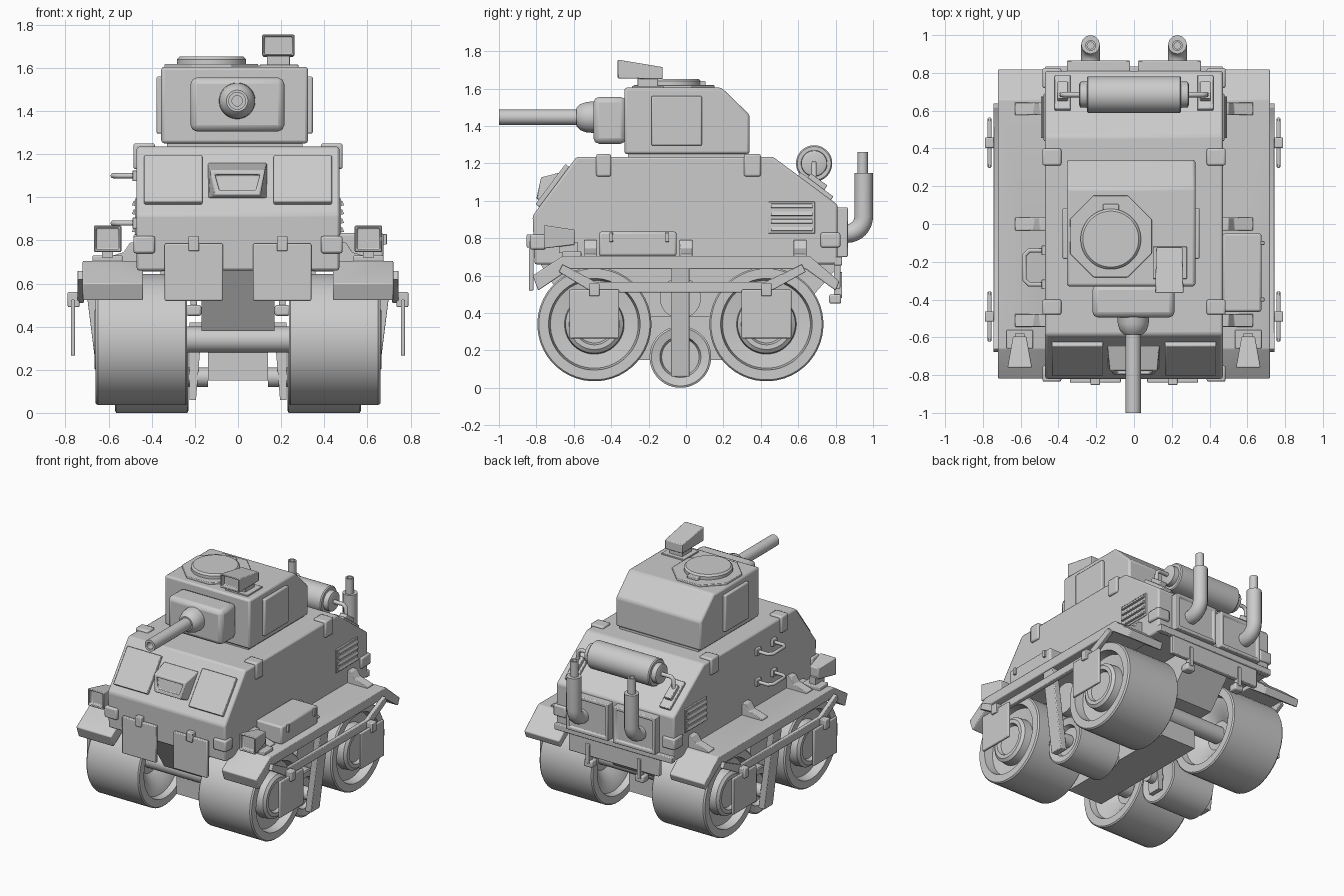
import bpy, bmesh, math
from mathutils import Vector, Matrix

if "Cube" in bpy.data.objects:
    bpy.data.objects.remove(bpy.data.objects["Cube"])


def finish(bm, name, bevel=0.0, mirror=False):
    bmesh.ops.recalc_face_normals(bm, faces=bm.faces)
    me = bpy.data.meshes.new(name)
    bm.to_mesh(me)
    bm.free()
    ob = bpy.data.objects.new(name, me)
    bpy.context.collection.objects.link(ob)
    if mirror:
        m = ob.modifiers.new("Mirror", 'MIRROR')
        m.use_mirror_merge = False
    if bevel:
        b = ob.modifiers.new("Bevel", 'BEVEL')
        b.width, b.segments, b.limit_method = bevel, 2, 'ANGLE'
    return ob


def loft(name, rings, bevel=0.0, mirror=False):
    """Skin a list of equal-length vertex rings and cap both ends."""
    bm = bmesh.new()
    vs = [[bm.verts.new(p) for p in r] for r in rings]
    n = len(rings[0])
    for a, b in zip(vs, vs[1:]):
        for i in range(n):
            bm.faces.new((a[i], a[(i + 1) % n], b[(i + 1) % n], b[i]))
    bm.faces.new(vs[0])
    bm.faces.new(vs[-1])
    return finish(bm, name, bevel, mirror)


def prism(name, prof, a, b, axis='X', **kw):
    """Extrude a profile: (y,z) along X, or (x,z) along Y."""
    f = (lambda t, p: (t, p[0], p[1])) if axis == 'X' else (lambda t, p: (p[0], t, p[1]))
    return loft(name, [[f(t, p) for p in prof] for t in (a, b)], **kw)


def box(name, x, y, z, **kw):
    return prism(name, [(y[0], z[0]), (y[1], z[0]), (y[1], z[1]), (y[0], z[1])], *x, **kw)


def lathe(name, prof, c, axis='X', n=40, **kw):
    """Revolve (along, radius) pairs around an axis through point c."""
    rings = []
    for t, r in prof:
        ring = []
        for i in range(n):
            a = 2 * math.pi * (i + .5) / n
            u, v = r * math.cos(a), r * math.sin(a)
            p = {'X': (t, u, v), 'Y': (u, t, v), 'Z': (u, v, t)}[axis]
            ring.append(Vector(p) + Vector(c))
        rings.append(ring)
    return loft(name, rings, **kw)


def slab(name, p, q, h, x0, x1, **kw):
    """Plate of thickness h lying on a slope from p to q in the y-z plane."""
    p, q = Vector(p), Vector(q)
    d = (q - p).normalized()
    n = Vector((-d.y, d.x)) * h
    return prism(name, [p - n * .5, q - n * .5, q + n, p + n], x0, x1, **kw)


def recess(ob, direction, thick, depth):
    """Inset the face that looks along direction and push it in."""
    bm = bmesh.new()
    bm.from_mesh(ob.data)
    f = max(bm.faces, key=lambda f: f.normal.dot(Vector(direction)))
    nrm = f.normal.copy()
    bmesh.ops.inset_region(bm, faces=[f], thickness=thick)
    f2 = bmesh.ops.extrude_face_region(bm, geom=[f])
    vs = [v for v in f2['geom'] if isinstance(v, bmesh.types.BMVert)]
    bmesh.ops.translate(bm, verts=vs, vec=-nrm * depth)
    if f.is_valid:
        bmesh.ops.delete(bm, geom=[f], context='FACES_ONLY')
    bm.to_mesh(ob.data)
    bm.free()


def tube(name, pts, r):
    cu = bpy.data.curves.new(name, 'CURVE')
    cu.dimensions, cu.bevel_depth, cu.bevel_resolution, cu.use_fill_caps = '3D', r, 4, True
    s = cu.splines.new('POLY')
    s.points.add(len(pts) - 1)
    for q, p in zip(s.points, pts):
        q.co = (*p, 1)
    ob = bpy.data.objects.new(name, cu)
    bpy.context.collection.objects.link(ob)
    return ob


M = dict(mirror=True)

# Hull, lower hull and keel
prism("hull", [(-.81, .66), (-.82, .92), (-.585, 1.235), (.465, 1.235), (.81, .98), (.81, .66)],
      -.47, .47, bevel=.012)
prism("lower_hull", [(-.79, .68), (-.60, .38), (.58, .38), (.79, .62), (.79, .68)], -.17, .17)
box("keel", (-.14, .14), (-.5, .45), (.15, .40))

# Fenders, gussets and corner clips
prism("fender", [(-.82, .60), (-.66, .705), (.66, .705), (.82, .57), (.80, .52), (.64, .635),
                 (-.62, .635), (-.79, .52)], .44, .72, bevel=.006, **M)
for y in (-.51, 0, .61):
    prism("fender_gusset", [(.46, .70), (.63, .70), (.63, .715), (.53, .745), (.50, .79), (.46, .79)],
          y - .034, y + .034, axis='Y', bevel=.004, **M)
for y, z in (((-.48, -.40), (1.13, 1.25)), ((.31, .40), (1.13, 1.25)),
             ((-.835, -.75), (.74, .82)), ((.72, .825), (.75, .83))):
    box("corner_clip", (.385, .485), y, z, bevel=.01, **M)

# Big rollers, small rollers, axles
for y in (-.49, .43):
    lathe("big_roller", [(.36, .10), (.30, .17), (.28, .235), (.236, .245), (.236, .297), (.244, .305),
                         (.65, .305), (.66, .297), (.66, .245), (.60, .235), (.59, .16), (.65, .155),
                         (.665, .135), (.665, .11), (.64, .10)], (0, y, .34), n=48, **M)
    lathe("axle", [(-.37, .06), (.37, .06)], (0, y, .34), n=24)
lathe("small_roller", [(.24, .12), (.23, .155), (.235, .165), (.565, .165), (.57, .155), (.56, .11),
                       (.53, .10)], (0, -.03, .165), **M)
lathe("return_roller", [(.25, .11), (.57, .11)], (0, -.03, .48), n=32, **M)
lathe("small_axle", [(.14, .045), (.64, .045)], (0, -.03, .165), n=20, **M)
prism("outer_strut", [(.59, .06), (.64, .06), (.715, .66), (.67, .66)], -.08, .02, axis='Y', bevel=.005, **M)
prism("inner_strut", [(.195, .06), (.225, .06), (.225, .42), (.165, .42)], -.08, .02, axis='Y', **M)

# Side rail with hanging plates
prism("side_rail", [(-.68, .62), (-.50, .51), (.44, .51), (.64, .62), (.62, .66), (.42, .565),
                    (-.48, .565), (-.66, .66)], .715, .745, bevel=.004, **M)
for y in (-.49, .43):
    box("side_plate", (.755, .775), (y - .133, y + .133), (.265, .525), bevel=.006, **M)
    box("side_plate_clip", (.735, .79), (y - .027, y + .027), (.49, .56), bevel=.006, **M)

# Front hanging plates, slope panels and vision slot
box("front_plate", (.07, .34), (-.84, -.815), (.52, .785), bevel=.006, **M)
box("front_plate_clip", (.18, .23), (-.852, -.80), (.75, .82), bevel=.006, **M)
slab("slope_panel", (-.785, .967), (-.625, 1.182), .025, .165, .435, bevel=.006, **M)
vis = loft("vision_block", [
    [(-.14, -.64, 1.16), (.135, -.64, 1.16), (.135, -.76, .995), (-.14, -.76, .995)],
    [(-.13, -.775, 1.125), (.125, -.775, 1.125), (.10, -.80, 1.01), (-.105, -.80, 1.01)]], bevel=.006)
recess(vis, (0, -1, 0), .03, .02)

# Headlights
box("headlight_base", (.535, .675), (-.66, -.56), (.69, .73), bevel=.006, **M)
box("headlight_stem", (.58, .63), (-.68, -.58), (.72, .78), **M)
lamp = loft("headlight", [
    [(.54, -.76, .745), (.67, -.76, .745), (.67, -.76, .87), (.54, -.76, .87)],
    [(.57, -.595, .765), (.64, -.595, .765), (.64, -.595, .845), (.57, -.595, .845)]], bevel=.006, **M)
recess(lamp, (0, -1, 0), .018, .03)

# Toolbox on the right fender, grab handles on the left wall
box("toolbox", (.47, .675), (-.465, -.05), (.705, .835), bevel=.012)
for y in (-.40, -.10):
    box("toolbox_latch", (.665, .69), (y - .01, y + .01), (.78, .83), bevel=.003)
for z in (1.10, .88):
    tube("grab_handle", [(-.46, -.32, z), (-.555, -.32, z), (-.58, -.295, z), (-.58, -.165, z),
                         (-.555, -.14, z), (-.46, -.14, z)], .012)
    for y in (-.32, -.14):
        box("handle_foot", (-.49, -.46), (y - .025, y + .025), (z - .025, z + .025), bevel=.004)

# Side grilles
box("grille_frame", (.46, .478), (.44, .69), (.825, .995), bevel=.004, **M)
for i in range(4):
    z = .848 + i * .041
    prism("grille_slat", [(.47, z - .012), (.492, z - .008), (.484, z + .012), (.47, z + .015)],
          .455, .675, axis='Y', **M)

# Rear engine covers, ledge, lower plate and hooks
cov = box("engine_cover", (.02, .355), (.80, .865), (.70, .965), bevel=.014, **M)
recess(cov, (0, 1, 0), .035, .012)
box("rear_ledge", (-.47, .47), (.79, .835), (.655, .70), bevel=.006)
box("rear_plate", (-.36, .36), (.79, .825), (.53, .66), bevel=.006)
box("rear_hook", (.17, .24), (.765, .83), (.45, .50), bevel=.01, **M)
box("rear_hook_stem", (.19, .22), (.79, .835), (.48, .62), bevel=.004, **M)

# Exhausts
for s in (1, -1):
    x = .23 * s
    arc = [(x, .86 + .09 * math.sin(a), .915 - .09 * math.cos(a))
           for a in (math.pi / 2 * i / 8 for i in range(9))]
    tube("exhaust_pipe", [(x, .82, .825)] + arc + [(x, .95, 1.15)], .05)
lathe("exhaust_tip", [(1.12, .028), (1.26, .028), (1.26, .018), (1.22, .018)], (.23, .945, 0), 'Z', 20, **M)

# Rear tank with cradles
lathe("rear_tank", [(-.29, .055), (-.285, .068), (-.25, .07), (-.25, .09), (-.243, .097), (.243, .097),
                    (.25, .09), (.25, .07), (.285, .068), (.29, .055)], (0, .685, 1.2))
for s in (1, -1):
    tube("tank_rod", [(s * .28, .685, 1.2), (s * .36, .685, 1.2), (s * .38, .685, 1.185),
                      (s * .385, .685, 1.05)], .014)
slab("tank_cradle", (.775, 1.005), (.60, 1.135), -.022, .335, .42, bevel=.005, **M)
slab("tank_cradle_pad", (.73, 1.045), (.64, 1.11), -.045, .35, .405, bevel=.005, **M)

# Turret body, ring and side hatches
box("turret_ring", (-.33, .30), (-.31, .33), (1.22, 1.26))
prism("turret", [(-.33, 1.25), (.34, 1.25), (.34, 1.46), (.19, 1.605), (-.33, 1.605)], -.356, .325, bevel=.014)
for x in ((-.378, -.34), (.31, .347)):
    box("turret_side_hatch", x, (-.185, .085), (1.295, 1.56), bevel=.008)

# Mantlet, collar and gun
box("mantlet", (-.22, .215), (-.495, -.32), (1.305, 1.555), bevel=.03)
lathe("gun_collar", [(-.48, .085), (-.53, .082), (-.565, .07), (-.585, .05)], (-.004, 0, 1.447), 'Y')
lathe("gun_barrel", [(-.5, .041), (-1.0, .041), (-1.0, .024), (-.9, .024)], (-.004, 0, 1.447), 'Y', 24)

# Commander hatch
lathe("cupola_plate", [(1.59, .235), (1.618, .235)], (-.123, -.065, 0), 'Z', 8, bevel=.004)
lathe("hatch_lid", [(1.61, .16), (1.64, .16), (1.652, .148)], (-.123, -.08, 0), 'Z', 40)
box("hatch_hinge", (-.165, -.08), (.07, .105), (1.60, 1.64), bevel=.006)

# Sight on the turret roof
box("sight_base", (.10, .28), (-.29, -.12), (1.60, 1.615), bevel=.003)
box("sight_stem", (.135, .24), (-.26, -.15), (1.61, 1.67), bevel=.004)
sight = loft("sight", [
    [(.112, -.365, 1.655), (.262, -.365, 1.655), (.262, -.365, 1.755), (.112, -.365, 1.755)],
    [(.118, -.125, 1.65), (.256, -.125, 1.65), (.256, -.125, 1.715), (.118, -.125, 1.715)]], bevel=.006)
recess(sight, (0, -1, 0), .014, .04)

# Smooth shading with sharp edges kept
for ob in bpy.context.collection.objects:
    if ob.type == 'MESH':
        ob.select_set(True)
        bpy.context.view_layer.objects.active = ob
bpy.ops.object.shade_smooth_by_angle(angle=math.radians(35))
